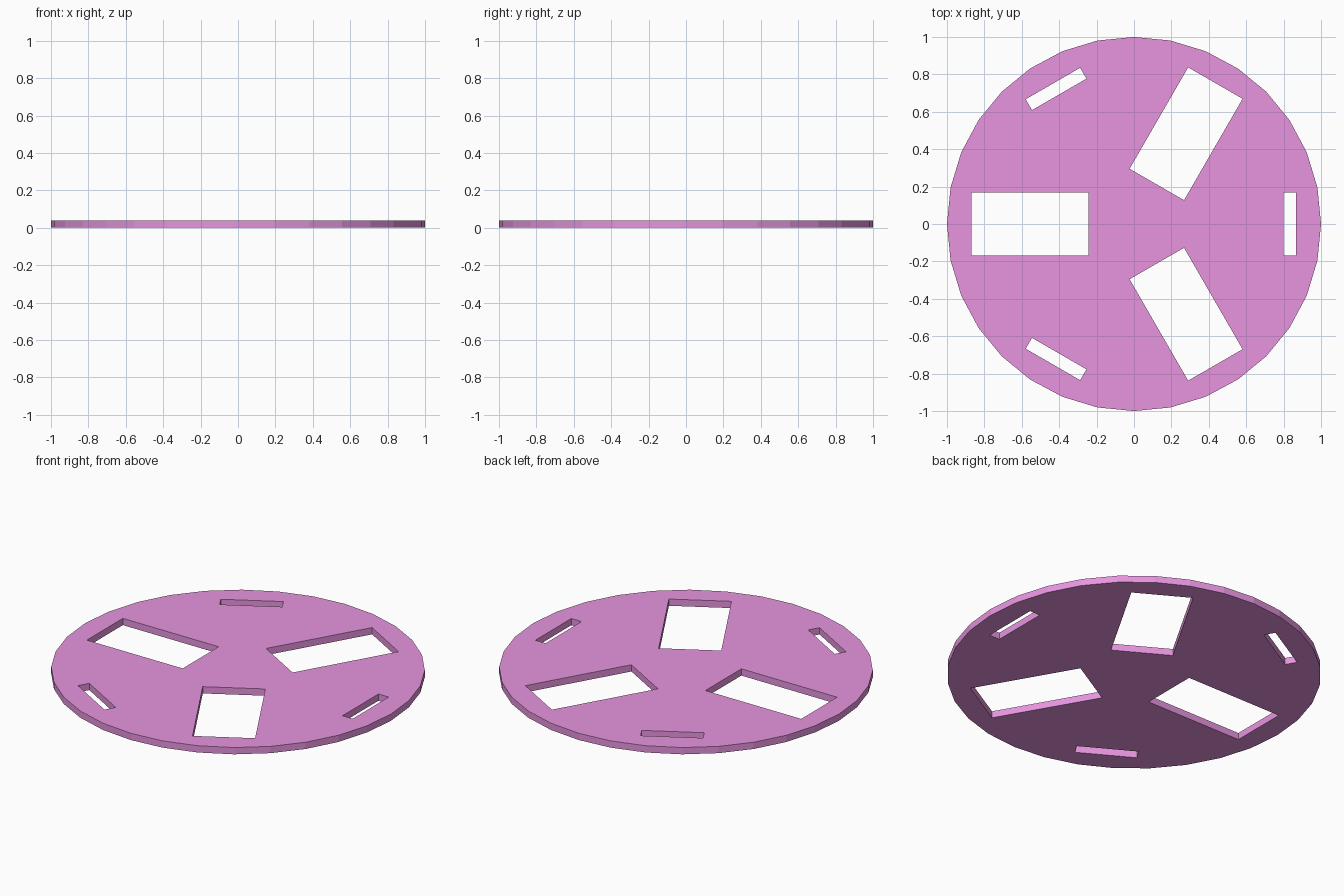
import bpy, bmesh
from math import radians, cos, sin, pi
from mathutils import Matrix

if "Cube" in bpy.data.objects:
    bpy.data.objects.remove(bpy.data.objects["Cube"])

THICK = 0.04
bm = bmesh.new()


def loop(points):
    verts = [bm.verts.new((x, y, 0)) for x, y in points]
    for i, v in enumerate(verts):
        bm.edges.new((verts[i - 1], v))


def rect(x0, x1, half, angle):
    rot = Matrix.Rotation(radians(angle), 2)
    loop([((rot[0][0] * x + rot[0][1] * y), (rot[1][0] * x + rot[1][1] * y))
          for x, y in ((x0, -half), (x1, -half), (x1, half), (x0, half))])


# 32-sided rim
loop([(cos(2 * pi * i / 32), sin(2 * pi * i / 32)) for i in range(32)])

# three wide windows, each with a narrow slot opposite
for angle in (0, 120, 240):
    rect(-0.87, -0.244, 0.168, angle)
    rect(0.80, 0.867, 0.168, angle)

# fill around the openings, then give the plate its thickness
bmesh.ops.triangle_fill(bm, edges=bm.edges[:], use_beauty=True, use_dissolve=False)
ext = bmesh.ops.extrude_face_region(bm, geom=bm.faces[:], use_keep_orig=True)
bmesh.ops.translate(bm, vec=(0, 0, THICK),
                    verts=[g for g in ext["geom"] if isinstance(g, bmesh.types.BMVert)])
bmesh.ops.recalc_face_normals(bm, faces=bm.faces[:])

mesh = bpy.data.meshes.new("slotted_disc")
bm.to_mesh(mesh)
bm.free()
disc = bpy.data.objects.new("slotted_disc", mesh)
bpy.context.collection.objects.link(disc)

magenta = bpy.data.materials.new("magenta")
magenta.diffuse_color = (0.8, 0.3, 0.74, 1)
magenta.use_nodes = True
magenta.node_tree.nodes["Principled BSDF"].inputs["Base Color"].default_value = magenta.diffuse_color
mesh.materials.append(magenta)
